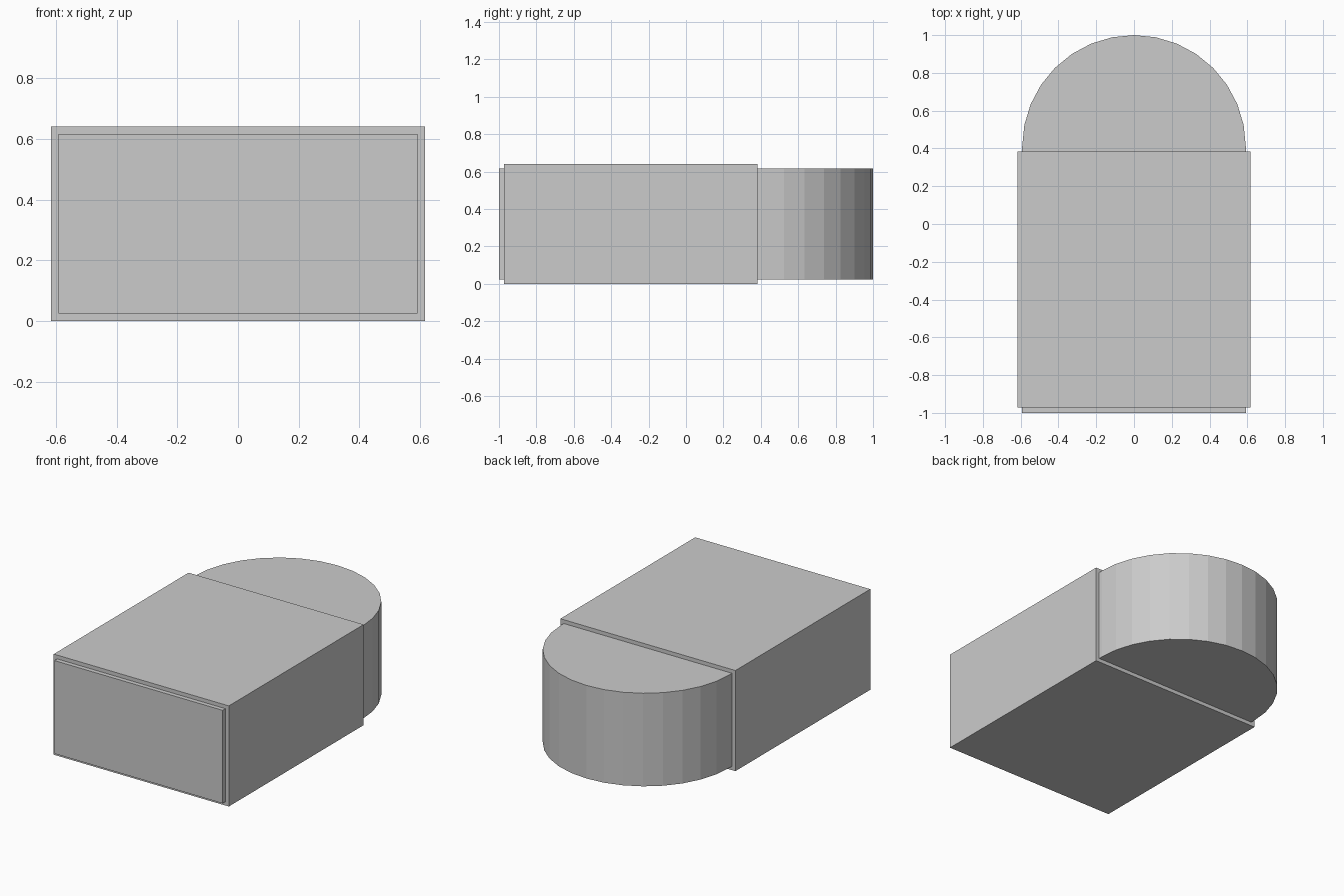
import bpy, bmesh, math

if "Cube" in bpy.data.objects:
    bpy.data.objects.remove(bpy.data.objects["Cube"])

HALF, WALL, HEIGHT = 0.592, 0.024, 0.64


def prism(name, outline, z0, z1):
    """Extrude a flat xy outline from z0 to z1."""
    bm = bmesh.new()
    face = bm.faces.new([bm.verts.new((x, y, z0)) for x, y in outline])
    top = bmesh.ops.extrude_face_region(bm, geom=[face])["geom"]
    bmesh.ops.translate(bm, vec=(0, 0, z1 - z0),
                        verts=[g for g in top if isinstance(g, bmesh.types.BMVert)])
    bmesh.ops.recalc_face_normals(bm, faces=bm.faces)
    mesh = bpy.data.meshes.new(name)
    bm.to_mesh(mesh)
    bm.free()
    obj = bpy.data.objects.new(name, mesh)
    bpy.context.collection.objects.link(obj)
    return obj


# Inner block: straight front end, half-round back end in 16 flat facets
cy = 1 - HALF
arc = [(HALF * math.cos(math.pi * i / 16), cy + HALF * math.sin(math.pi * i / 16))
       for i in range(17)]
prism("inner_block", [(-HALF, -1), (HALF, -1)] + arc, WALL, HEIGHT - WALL)

# Outer sleeve: slightly larger box around the straight part
w = HALF + WALL
prism("outer_sleeve", [(-w, -0.972), (w, -0.972), (w, 0.383), (-w, 0.383)], 0, HEIGHT)
